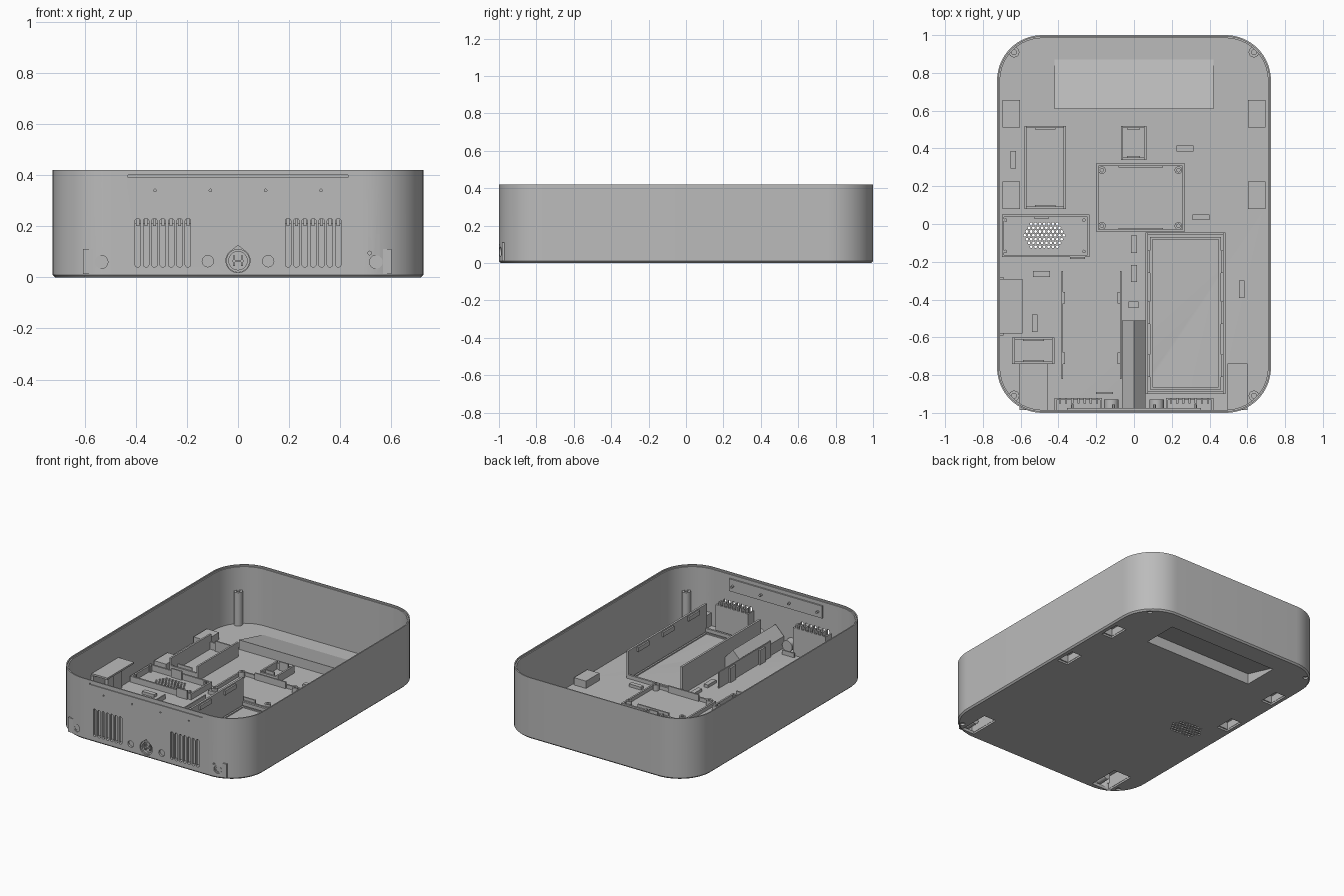
import bpy, bmesh, math
from mathutils import Vector

default = bpy.data.objects.get("Cube")
if default:
    bpy.data.objects.remove(default, do_unlink=True)

grey = bpy.data.materials.new("plain grey plastic")
grey.use_nodes = True
colour = (0.5, 0.5, 0.5, 1)
grey.diffuse_color = colour
grey.node_tree.nodes["Principled BSDF"].inputs["Base Color"].default_value = colour

FLOOR = 0.02
SINK = 0.012   # parts start slightly inside the floor


# Geometry helpers: each piece is a (vertices, faces) pair
def loft(rings):
    n = len(rings[0])
    verts = [v for ring in rings for v in ring]
    faces = [list(range(n))[::-1], list(range(len(verts) - n, len(verts)))]
    for r in range(len(rings) - 1):
        for i in range(n):
            j = (i + 1) % n
            faces.append([r * n + i, r * n + j, r * n + n + j, r * n + n + i])
    return verts, faces


def prism(points, axis, low, high):
    place = {"x": lambda a, b, d: (d, a, b),
             "y": lambda a, b, d: (a, d, b),
             "z": lambda a, b, d: (a, b, d)}[axis]
    return loft([[place(a, b, d) for a, b in points] for d in (low, high)])


def box(x0, x1, y0, y1, z0, z1):
    return prism([(x0, y0), (x1, y0), (x1, y1), (x0, y1)], "z", z0, z1)


def circle(a, b, radius, sides=24):
    steps = [math.tau * i / sides for i in range(sides)]
    return [(a + radius * math.cos(t), b + radius * math.sin(t)) for t in steps]


def blind_tube(a, b, outer, inner, axis, low, high, depth):
    """Round post with a hole sunk into its high end."""
    place = {"y": lambda p, d: (p[0], d, p[1]), "z": lambda p, d: (p[0], p[1], d)}[axis]
    profile = [(outer, low), (outer, high), (inner, high), (inner, high - depth)]
    return loft([[place(p, d) for p in circle(a, b, r)] for r, d in profile])


def frame(x0, x1, y0, y1, t, long_top, short_top):
    """Four walls: the pair along y and the pair along x may differ in height."""
    return [box(x0, x0 + t, y0, y1, SINK, long_top), box(x1 - t, x1, y0, y1, SINK, long_top),
            box(x0 + t, x1 - t, y0, y0 + t, SINK, short_top),
            box(x0 + t, x1 - t, y1 - t, y1, SINK, short_top)]


def rounded_ring(inset, z):
    ring, radius = [], 0.24
    for quarter, (sx, sy) in enumerate([(1, 1), (-1, 1), (-1, -1), (1, -1)]):
        for i in range(17):
            t = math.radians(90 * quarter + 90 * i / 16)
            r = radius - inset
            ring.append((sx * 0.485 + r * math.cos(t), sy * 0.76 + r * math.sin(t), z))
    return ring


def capsule(x, z0, z1, r):
    top = [(x + r * math.cos(math.pi * i / 8), z1 - r + r * math.sin(math.pi * i / 8)) for i in range(9)]
    return top + [(2 * x - a, z0 + z1 - b) for a, b in top]


def make(name, pieces):
    bm = bmesh.new()
    for verts, faces in pieces:
        added = [bm.verts.new(Vector(v)) for v in verts]
        for f in faces:
            bm.faces.new([added[i] for i in f])
    bmesh.ops.recalc_face_normals(bm, faces=bm.faces[:])
    mesh = bpy.data.meshes.new(name)
    bm.to_mesh(mesh)
    bm.free()
    mesh.materials.append(grey)
    mesh.shade_smooth()
    mesh.set_sharp_from_angle(angle=math.radians(30))
    obj = bpy.data.objects.new(name, mesh)
    bpy.context.collection.objects.link(obj)
    return obj


# Tray body with chamfered base and stepped rim
body = make("tray_body", [loft([rounded_ring(i, z) for i, z in [
    (0.01, 0), (0, 0.01), (0, 0.42), (0.008, 0.42), (0.008, 0.41), (0.016, 0.41), (0.016, FLOOR)]])])

# Openings in the floor
foot_pockets = [(s * 0.65 - 0.04, s * 0.65 + 0.04, y, y + 0.14) for s in (-1, 1) for y in (0.08, 0.51)]
front_pockets = [(-0.6, -0.465, -0.96, -0.745), (0.5, 0.595, -0.96, -0.745)]
cuts = [box(*p, -0.1, 0.05) for p in foot_pockets + front_pockets]
cuts.append(box(-0.41, 0.41, 0.62, 0.86, -0.1, 0.05))
corners = [(sx * 0.635, sy * 0.91) for sx in (-1, 1) for sy in (-1, 1)]
cuts += [prism(circle(x, y, 0.016), "z", -0.1, 0.1) for x, y in corners]
for row in range(-3, 4):
    count = 10 - abs(row)
    for i in range(count):
        x = -0.475 + 0.023 * (i - (count - 1) / 2)
        cuts.append(prism(circle(x, -0.06 + 0.02 * row, 0.008, 6), "z", -0.1, 0.1))

# Openings in the front wall
slots = [s * (0.196 + 0.0327 * i) for s in (-1, 1) for i in range(7)]
cuts += [prism(capsule(x, 0.04, 0.23, 0.011), "y", -1.1, -0.95) for x in slots]
holes = [(x, 0.063, 0.022) for x in (-0.118, 0.118)] + [(x, 0.06, 0.026) for x in (-0.535, 0.54)]
holes += [(x, 0.095, 0.007) for x in (-0.588, 0.515)]
dots = (-0.325, -0.108, 0.108, 0.325)
holes += [(x, 0.34, 0.005) for x in dots]
cuts += [prism(circle(x, z, r), "y", -1.1, -0.95) for x, z, r in holes]
teardrop = [p for p in circle(0, 0.065, 0.047, 32) if p[1] < 0.1] + [(0, 0.125)]
teardrop.sort(key=lambda p: math.atan2(p[1] - 0.065, p[0]))
cuts.append(prism(teardrop, "y", -1.1, -0.95))
cuts.append(box(-0.43, 0.43, -1.1, -0.994, 0.39, 0.401))

cutter = make("opening_cutter", cuts)
cutter.hide_render = True
mod = body.modifiers.new("openings", "BOOLEAN")
mod.object, mod.operation, mod.solver = cutter, "DIFFERENCE", "EXACT"
bpy.context.view_layer.update()
result = bpy.data.meshes.new_from_object(body.evaluated_get(bpy.context.evaluated_depsgraph_get()))
body.modifiers.clear()
body.data = result
result.shade_smooth()
result.set_sharp_from_angle(angle=math.radians(30))
bpy.data.objects.remove(cutter, do_unlink=True)

# Covers over the pockets that open underneath
for name, group, top in (("foot_pocket", foot_pockets, 0.07), ("front_pocket", front_pockets, 0.11)):
    for x0, x1, y0, y1 in group:
        y0 = -0.985 if name == "front_pocket" else y0
        make(name, frame(x0 - 0.006, x1 + 0.006, y0, y1 + 0.006, 0.008, top, top)
             + [box(x0, x1, y0, y1, top - 0.01, top)])

# Wedge-shaped hand grip
wedge = [(0.61, 0.01), (0.61, 0.085), (0.87, FLOOR)]
slope = wedge + [(0.86, 0.01), (0.62, 0.072), (0.62, 0.01)]
make("hand_grip", [prism(slope, "x", -0.415, 0.415)]
     + [prism(wedge, "x", s * 0.41, s * 0.42) for s in (-1, 1)])

# Corner screw posts
for x, y in corners:
    make("screw_post", [blind_tube(x, y, 0.028, 0.013, "z", SINK, 0.25, 0.1)])

# Tall battery bay with a ledge and snap tabs
bay = frame(0.06, 0.485, -0.9, -0.045, 0.014, 0.21, 0.045)
bay += frame(0.085, 0.46, -0.875, -0.07, 0.012, 0.028, 0.028)
for y in (-0.26, -0.53, -0.81):
    bay += [box(x, x + 0.012, y, y + 0.12, 0.17, 0.2) for x in (0.073, 0.46)]
make("battery_bay", bay)

# Low circuit bay beside the duct
rails = [box(-0.384, -0.376, -0.82, -0.25, SINK, 0.05), box(-0.075, -0.067, -0.82, -0.25, SINK, 0.13)]
for y in (-0.42, -0.74):
    rails += [box(-0.376, -0.364, y, y + 0.06, SINK, 0.05), box(-0.087, -0.075, y, y + 0.06, SINK, 0.12)]
make("circuit_rails", rails)

# Gabled cable duct behind the main inlet
gable = [(-0.064, SINK), (0.06, SINK), (0.06, 0.1), (0, 0.165), (-0.064, 0.1)]
make("cable_duct", [prism(gable, "y", -0.975, -0.51)])

# Module holders
for name, x0, x1, y0, y1, tall, low in (
        ("long_module_holder", -0.58, -0.36, 0.08, 0.52, 0.12, 0.07),
        ("small_module_holder", -0.07, 0.065, 0.34, 0.52, 0.07, 0.06),
        ("front_module_holder", -0.645, -0.42, -0.74, -0.6, 0.07, 0.09),
        ("board_mount", -0.2, 0.27, -0.04, 0.32, 0.045, 0.045)):
    mid, half = (x0 + x1) / 2, (x1 - x0) / 4
    clips = [box(mid - half, mid + half, y, y + 0.01, SINK, low + 0.02) for y in (y0 + 0.01, y1 - 0.02)]
    make(name, frame(x0, x1, y0, y1, 0.012, tall, low) + clips)
for x in (-0.17, 0.235):
    for y in (-0.01, 0.285):
        make("board_standoff", [blind_tube(x, y, 0.02, 0.009, "z", SINK, 0.06, 0.03)])

# Speaker surround
make("speaker_frame", frame(-0.7, -0.235, -0.175, 0.05, 0.012, 0.06, 0.06)
     + [box(-0.53, -0.45, 0.03, 0.04, SINK, 0.08), box(-0.34, -0.26, -0.185, -0.175, SINK, 0.08)])
for x in (-0.68, -0.265):
    for y in (-0.145, 0.02):
        make("speaker_peg", [prism(circle(x, y, 0.009, 12), "z", SINK, 0.065)])

# Raised side shelf on a column
make("side_shelf", [box(-0.715, -0.59, -0.58, -0.29, 0.218, 0.23), box(-0.715, -0.67, -0.46, -0.4, SINK, 0.22),
                    box(-0.715, -0.69, -0.59, -0.28, SINK, 0.22)])

# Comb panels behind the vents, and stubs behind the round holes
for s in (-1, 1):
    panel = [box(s * 0.295 - 0.125, s * 0.295 + 0.125, -0.932, -0.92, SINK, 0.21)]
    panel += [box(s * e - 0.005, s * e + 0.005, -0.985, -0.92, SINK, 0.21) for e in (0.175, 0.415)]
    panel += [box(x - 0.006, x + 0.006, -0.95, -0.92, 0.2, 0.235) for x in slots if x * s > 0]
    make("vent_comb", panel)
    make("button_stub", [prism(circle(s * 0.12, 0.063, 0.038), "y", -0.985, -0.93)])

# Sockets and main inlet seen from the front
for x in (-0.535, 0.54):
    make("side_socket", [blind_tube(x, 0.06, 0.026, 0.018, "y", -0.9, -0.988, -0.04)])
make("main_inlet", [blind_tube(0, 0.065, 0.046, 0.036, "y", -0.96, -0.992, -0.02)]
     + [box(-0.022, 0.022, -0.99, -0.97, 0.06, 0.068)]
     + [box(x - 0.004, x + 0.004, -0.988, -0.97, 0.045, 0.085) for x in (-0.016, 0.016)])

# Inner strip with pegs near the rim
make("rim_strip", [box(-0.355, 0.355, -0.985, -0.974, 0.3, 0.385)]
     + [prism(circle(x, 0.34, 0.008, 12), "y", -0.98, -0.955) for x in dots])

# Small cable clips on the floor
for x, y, along_x in ((0.27, 0.4, 1), (0.355, 0.035, 1), (-0.64, 0.34, 0), (-0.49, -0.265, 1),
                      (-0.525, -0.525, 0), (0, -0.107, 0), (0, -0.262, 0), (0.57, -0.345, 0)):
    a, b = (0.046, 0.015) if along_x else (0.015, 0.046)
    make("cable_clip", [box(x - a, x + a, y - b, y + b, SINK, 0.04)])
make("wire_hook", [box(-0.03, 0.025, -0.445, -0.41, SINK, 0.05), box(-0.2, -0.11, -0.9, -0.89, SINK, 0.05)])
